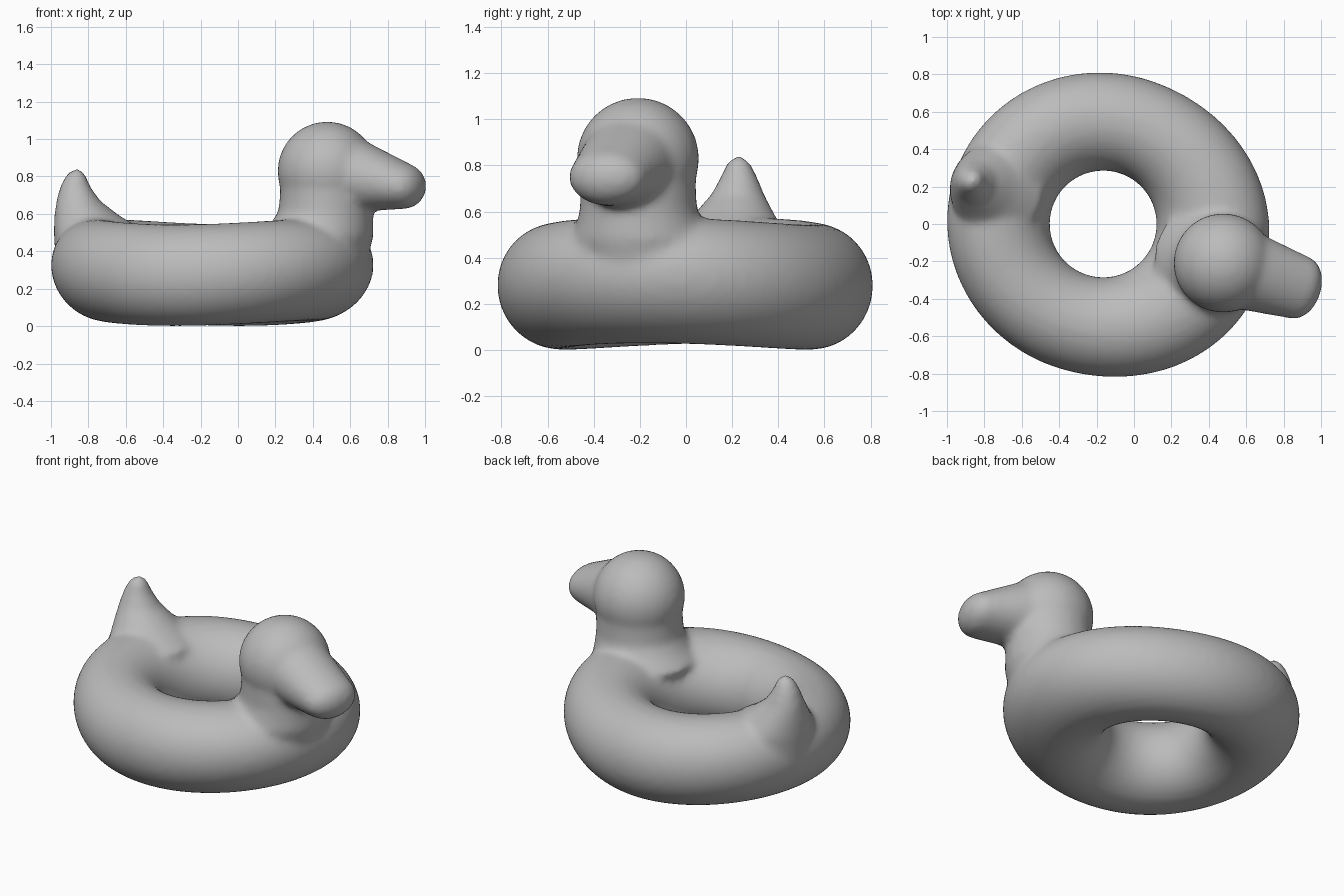
import bpy, bmesh
from math import cos, sin, pi, radians
from mathutils import Matrix, Vector

cube = bpy.data.objects.get("Cube")
if cube:
    bpy.data.objects.remove(cube)

bm = bmesh.new()


def bridge(rings, closed):
    """Skin a list of vertex rings with quads, capping open ends."""
    count = len(rings)
    for i in range(count if closed else count - 1):
        a, b = rings[i], rings[(i + 1) % count]
        for j in range(len(a)):
            k = (j + 1) % len(a)
            bm.faces.new((a[j], a[k], b[k], b[j]))
    if not closed:
        bm.faces.new(rings[0])
        bm.faces.new(rings[-1])


def column(sections, sides=40):
    """Round column through (centre x, z, radius) sections."""
    bridge([[bm.verts.new((x + r * cos(2 * pi * i / sides), r * sin(2 * pi * i / sides), z))
             for i in range(sides)] for x, z, r in sections], False)


def ball(x, z, size):
    m = Matrix.Translation((x, 0, z)) @ Matrix.Diagonal((*size, 1))
    return bmesh.ops.create_uvsphere(bm, u_segments=40, v_segments=24, radius=1, matrix=m)["verts"]


# Swim ring: fuller at the chest and tail, with both ends raised slightly
rings = []
for i in range(80):
    a = 2 * pi * i / 80
    inner = 0.285
    outer = 0.808 + (0.09 if cos(a) > 0 else 0.03) * cos(a) ** 2
    mid, half = (inner + outer) / 2, (outer - inner) / 2
    ring = []
    for j in range(40):
        t = 2 * pi * j / 40
        r = mid + half * cos(t)
        z = 0.272 + 0.272 * sin(t) + cos(a) ** 2 * (0.03 + 0.03 * cos(t))
        ring.append(bm.verts.new((r * cos(a), r * sin(a), z)))
    rings.append(ring)
bridge(rings, True)

# Neck, flaring back into the ring
column([(0.62, 0.30, 0.25), (0.61, 0.48, 0.31), (0.645, 0.55, 0.275),
        (0.667, 0.61, 0.254), (0.672, 0.68, 0.252), (0.675, 0.8, 0.25)])

# Upturned tail
column([(-0.59, 0.36, 0.25), (-0.60, 0.5, 0.25), (-0.675, 0.59, 0.175), (-0.725, 0.67, 0.118),
        (-0.742, 0.75, 0.08), (-0.738, 0.8, 0.058), (-0.734, 0.83, 0.036), (-0.73, 0.842, 0.012)])

# Head, and a beak tapering from the face to a rounded tip
ball(0.675, 0.828, (0.266, 0.266, 0.266))
face = ball(0.70, 0.83, (0.225, 0.225, 0.225))
tip = ball(1.105, 0.748, (0.115, 0.172, 0.122))
hull = bmesh.ops.convex_hull(bm, input=face + tip)
inside = {v for v in hull["geom_interior"] if isinstance(v, bmesh.types.BMVert)}
bmesh.ops.delete(bm, geom=list(inside), context="VERTS")

# Turn the duck's axis and centre the whole float
bmesh.ops.recalc_face_normals(bm, faces=bm.faces)
bm.transform(Matrix.Translation((-0.165, 0, 0)) @ Matrix.Rotation(radians(-18), 4, "Z"))
mesh = bpy.data.meshes.new("duck_float")
bm.to_mesh(mesh)
bm.free()
duck = bpy.data.objects.new("duck_float", mesh)
bpy.context.collection.objects.link(duck)

# Grey vinyl
grey = bpy.data.materials.new("grey_vinyl")
grey.use_nodes = True
grey.diffuse_color = (0.5, 0.5, 0.5, 1)
grey.node_tree.nodes["Principled BSDF"].inputs["Base Color"].default_value = (0.5, 0.5, 0.5, 1)
mesh.materials.append(grey)

# Fuse the parts into one skin and soften the joins
remesh = duck.modifiers.new("fuse", "REMESH")
remesh.mode = "VOXEL"
remesh.voxel_size = 0.02
remesh.use_smooth_shade = True
soften = duck.modifiers.new("soften", "SMOOTH")
soften.factor = 0.5
soften.iterations = 10
